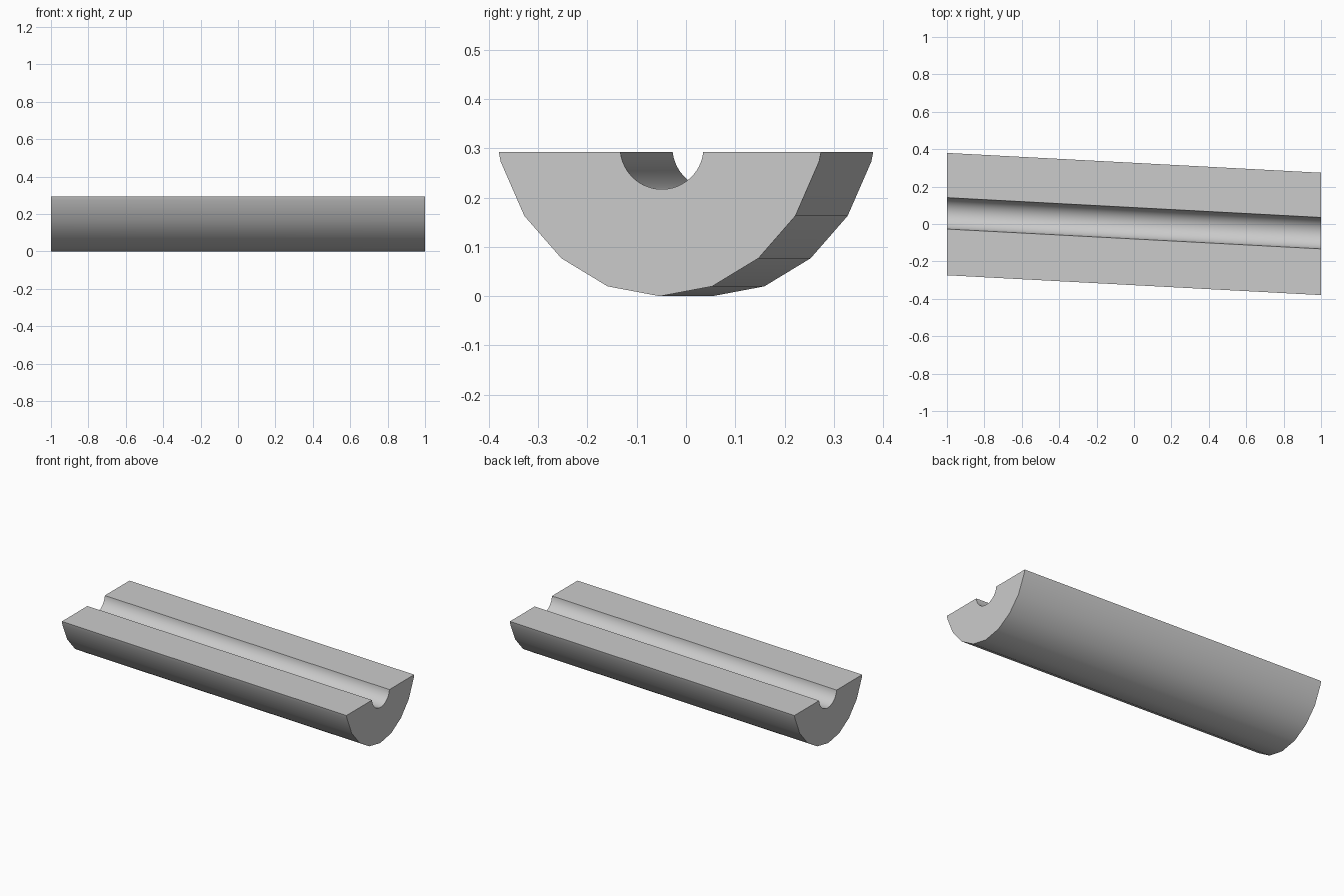
import bpy, bmesh, math

cube = bpy.data.objects.get("Cube")
if cube:
    bpy.data.objects.remove(cube, do_unlink=True)

TOP = 0.293      # height of the flat top
SHIFT = 0.053    # sideways offset of each end

mat = bpy.data.materials.new("light grey")
mat.use_nodes = True
grey = (0.6, 0.6, 0.6, 1)
mat.diffuse_color = grey
mat.node_tree.nodes["Principled BSDF"].inputs["Base Color"].default_value = grey

# Half-round faceted outline, mirrored about its lowest point
half = [(0.327, TOP), (0.323, 0.273), (0.275, 0.163), (0.2, 0.077), (0.106, 0.02)]
profile = [(-y, z) for y, z in half] + [(0, 0)] + half[::-1]

# Round groove along the top, running from the back edge to the front edge
radius, centre_y, centre_z, steps = 0.0845, 0.004, 0.3015, 24
dip = math.asin((centre_z - TOP) / radius)
for i in range(steps + 1):
    a = -dip - (math.pi - 2 * dip) * i / steps
    profile.append((centre_y + radius * math.cos(a), centre_z + radius * math.sin(a)))

# Sweep the section between the two offset ends
bm = bmesh.new()
ends = [[bm.verts.new((x, y - SHIFT * x, z)) for y, z in profile] for x in (-1, 1)]
n = len(profile)
for i in range(n):
    j = (i + 1) % n
    bm.faces.new((ends[0][i], ends[0][j], ends[1][j], ends[1][i]))
for ring in ends:
    bm.faces.new(ring)
bmesh.ops.recalc_face_normals(bm, faces=bm.faces)

mesh = bpy.data.meshes.new("grooved_half_log")
bm.to_mesh(mesh)
bm.free()
mesh.materials.append(mat)
body = bpy.data.objects.new("grooved_half_log", mesh)
bpy.context.collection.objects.link(body)

# Smooth the curved sides, keep the rims sharp
bpy.ops.object.select_all(action="DESELECT")
body.select_set(True)
bpy.context.view_layer.objects.active = body
bpy.ops.object.shade_smooth_by_angle(angle=math.radians(30))
